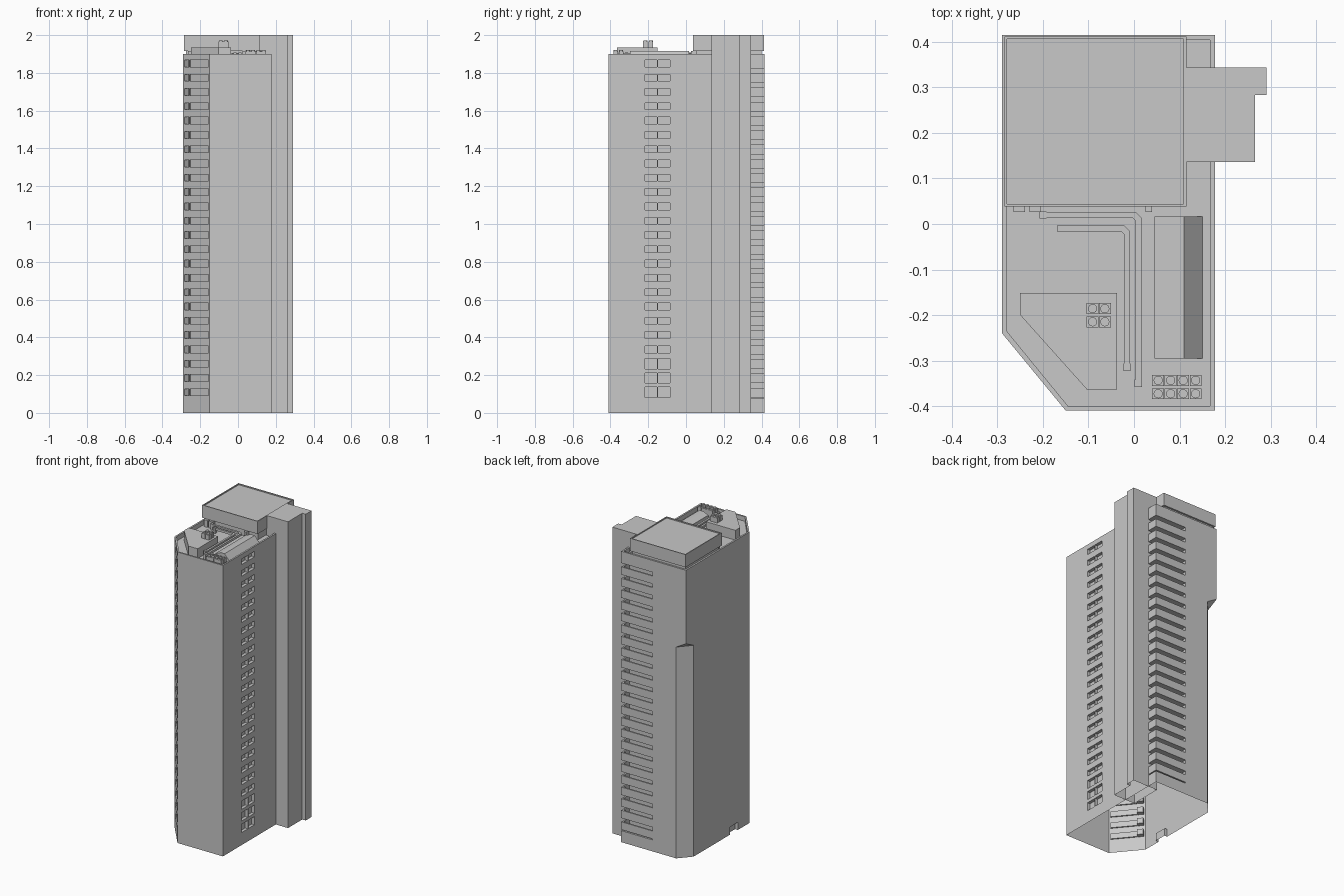
import bpy, bmesh
from mathutils import Vector

cube = bpy.data.objects.get("Cube")
if cube:
    bpy.data.objects.remove(cube, do_unlink=True)

grey = bpy.data.materials.new("concrete_grey")
grey.use_nodes = True
COLOUR = (0.58, 0.58, 0.58, 1)
grey.diffuse_color = COLOUR
grey.node_tree.nodes["Principled BSDF"].inputs["Base Color"].default_value = COLOUR


def prism(bm, pts, z0, z1):
    """Extrude a plan outline from z0 to z1; return its top vertices."""
    low = [bm.verts.new((x, y, z0)) for x, y in pts]
    top = [bm.verts.new((x, y, z1)) for x, y in pts]
    bm.faces.new(low)
    bm.faces.new(top)
    for i in range(len(pts)):
        j = (i + 1) % len(pts)
        bm.faces.new((low[i], low[j], top[j], top[i]))
    return top


def box(bm, x0, x1, y0, y1, z0, z1):
    return prism(bm, [(x0, y0), (x1, y0), (x1, y1), (x0, y1)], z0, z1)


def drum(bm, x, y, r, z0, z1):
    c = Vector((x, y, (z0 + z1) / 2))
    geo = bmesh.ops.create_cone(bm, cap_ends=True, segments=16, radius1=r,
                                radius2=r, depth=z1 - z0)
    bmesh.ops.translate(bm, verts=geo["verts"], vec=c)


def finish(bm, name, open_base=False):
    bmesh.ops.recalc_face_normals(bm, faces=bm.faces[:])
    if open_base:
        base = [f for f in bm.faces if f.calc_center_median().z < 0.001]
        bmesh.ops.delete(bm, geom=base, context="FACES")
    mesh = bpy.data.meshes.new(name)
    bm.to_mesh(mesh)
    bm.free()
    mesh.materials.append(grey)
    ob = bpy.data.objects.new(name, mesh)
    bpy.context.collection.objects.link(ob)
    return ob


ROOF, TOP = 1.87, 1.9
PITCH = 0.0757
rows = [1.85 - i * PITCH for i in range(24)]

# Tower shell
bm = bmesh.new()
prism(bm, [(-.29, -.24), (-.15, -.41), (.178, -.41), (.178, .415), (-.29, .415)], 0, TOP)
tower = finish(bm, "tower_shell")

# Cutter: roof well, corner loggia, window niches, lower chamfer, service door
bm = bmesh.new()
prism(bm, [(-.279, -.236), (-.145, -.4), (.167, -.4), (.167, .404), (-.279, .404)], ROOF, 2.2)
box(bm, -.05, .3, .345, .5, .075, 1.86)
tops = prism(bm, [(-.206, .431), (-.304, .319), (-.35, .5)], -.1, 1.38)
tops[2].co.z = 1.5
box(bm, -.4, -.27, -.12, -.04, -.1, .05)

start = Vector((-.15, -.41))
along = Vector((-.14, .17))
inward = Vector((.17, .14)).normalized()


def corner_niche(t0, t1, depth, z, h):
    a, b = start + along * t0, start + along * t1
    prism(bm, [a - inward * .02, b - inward * .02, b + inward * depth, a + inward * depth],
          z - h, z + h)


for i, z in enumerate(rows):
    h = .027 if i > 20 else .018
    for y0 in (-.217, -.148):
        box(bm, .158, .3, y0, y0 + .064, z - h, z + h)
    corner_niche(.05, .77, .008, z, .018)
    corner_niche(.79, .96, .03, z, .018)
cutter = finish(bm, "tower_cutter")
cutter.hide_render = True

cut = tower.modifiers.new("openings", "BOOLEAN")
cut.operation, cut.solver, cut.object = "DIFFERENCE", "EXACT", cutter
bpy.context.view_layer.update()
result = tower.evaluated_get(bpy.context.evaluated_depsgraph_get())
bm = bmesh.new()
bm.from_mesh(result.to_mesh())
result.to_mesh_clear()
for ob in (tower, cutter):
    bpy.data.objects.remove(ob, do_unlink=True)
finish(bm, "tower_walls", open_base=True)

# Corner balconies wrapping the back edge
bm = bmesh.new()
for z in rows:
    lo, hi = z - .027, z + .024
    box(bm, -.05, .178, .345, .415, lo, lo + .008)
    prism(bm, [(-.05, .415), (.178, .415), (.178, .345), (.168, .345), (.168, .405), (-.05, .405)],
          lo + .008, hi)
finish(bm, "corner_balconies")

# Stair and lift shaft
bm = bmesh.new()
prism(bm, [(.112, .136), (.266, .136), (.266, .283), (.291, .283), (.291, .344), (.112, .344)],
      0, 2)
finish(bm, "stair_shaft", open_base=True)

# Penthouse: recessed base, overhanging upper box, thin rim
bm = bmesh.new()
box(bm, -.275, .105, .055, .4, ROOF, 1.917)
box(bm, -.285, .115, .038, .412, 1.917, 1.993)
for x0, x1, y0, y1 in ((-.285, -.279, .038, .412), (.109, .115, .038, .412),
                       (-.279, .109, .038, .044), (-.279, .109, .406, .412)):
    box(bm, x0, x1, y0, y1, 1.993, 2)
for x0, x1 in ((-.265, -.24), (-.23, -.205), (.025, .04)):
    box(bm, x0, x1, .026, .056, ROOF, 1.915)
finish(bm, "penthouse")

# Plant room with a bank of fans
bm = bmesh.new()
prism(bm, [(-.25, -.152), (-.037, -.152), (-.037, -.364), (-.103, -.364), (-.25, -.2)],
      ROOF, 1.934)
finish(bm, "plant_room")


def fan_bank(name, x0, y0, nx, ny, step, z0, z1):
    bm = bmesh.new()
    for j in range(ny):
        for i in range(nx):
            cx, cy = x0 + i * step, y0 + j * (step + .002)
            box(bm, cx - .013, cx + .013, cy - .012, cy + .012, z0, z1 - .006)
            drum(bm, cx, cy, .01, z1 - .006, z1)
    finish(bm, name)


fan_bank("plant_room_fans", -.091, -.215, 2, 2, .027, 1.934, 1.972)
fan_bank("roof_fans", .053, -.373, 4, 2, .0275, ROOF, 1.92)

# Ridged skylight
bm = bmesh.new()
profile = [(.045, ROOF), (.045, 1.9), (.085, 1.915), (.11, 1.915), (.15, ROOF)]
ends = [[bm.verts.new((x, y, z)) for x, z in profile] for y in (-.296, .016)]
for end in ends:
    bm.faces.new(end)
for i in range(len(profile)):
    j = (i + 1) % len(profile)
    bm.faces.new((ends[0][i], ends[0][j], ends[1][j], ends[1][i]))
finish(bm, "skylight")

# Roof ducts with end boxes
bm = bmesh.new()
for x0, x1, y0, y1 in ((-.2, .016, .02, -.35), (-.16, -.009, -.01, -.315)):
    w, c = .013, .012
    prism(bm, [(x0, y0 + w / 2), (x1 - c, y0 + w / 2), (x1, y0 + w / 2 - c), (x1, y1),
               (x1 - w, y1), (x1 - w, y0 - w / 2 - c / 2), (x1 - w - c / 2, y0 - w / 2),
               (x0, y0 - w / 2)], 1.89, 1.905)
    for cx, cy in ((x0, y0), (x1 - w / 2, y1)):
        box(bm, cx - .008, cx + .008, cy - .008, cy + .008, ROOF, 1.908)
finish(bm, "roof_ducts")
